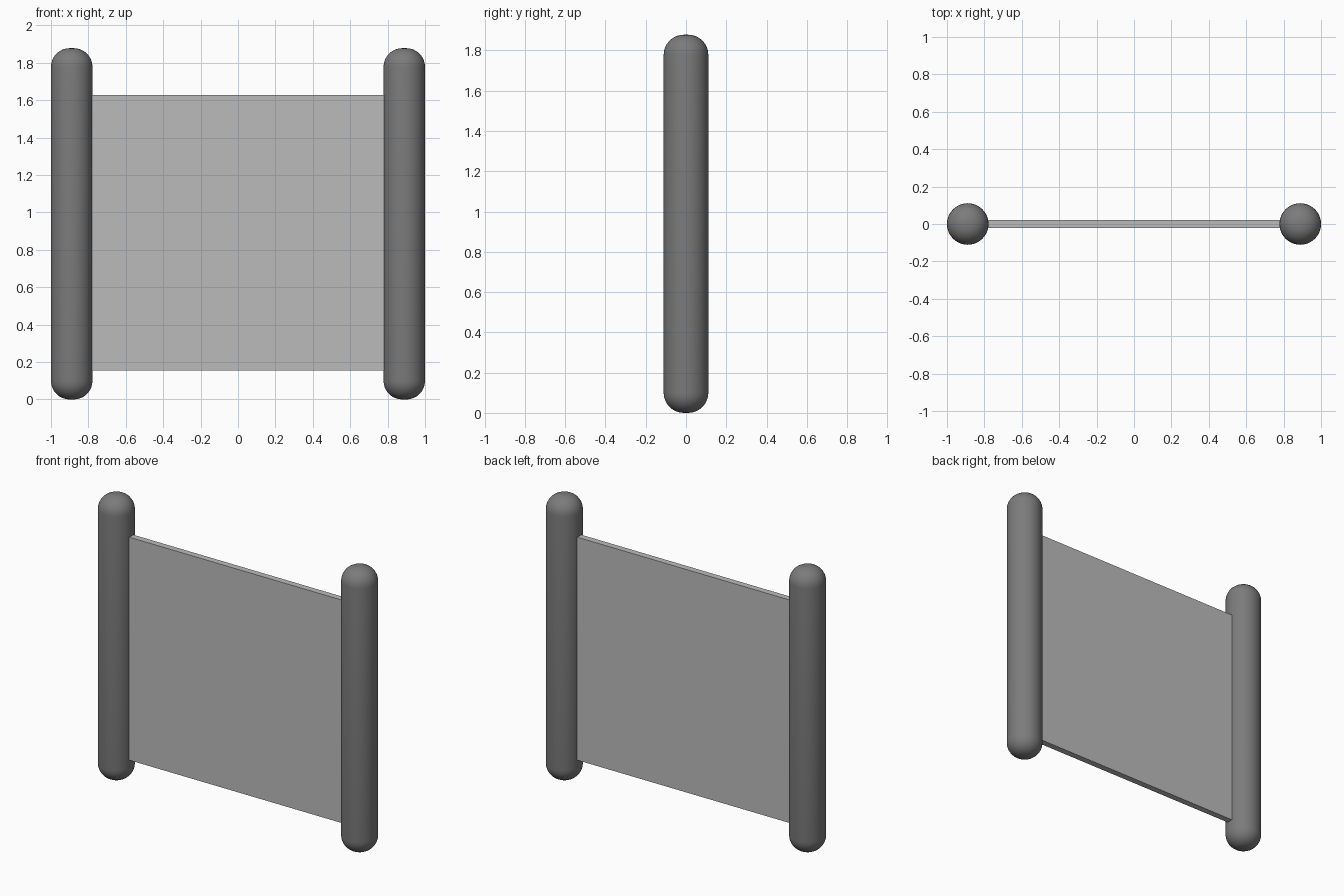
import bpy, bmesh, math

if "Cube" in bpy.data.objects:
    bpy.data.objects.remove(bpy.data.objects["Cube"])

POST_X, POST_R, POST_H = 0.889, 0.111, 1.878
ROUND = 0.1            # rounding radius of the post ends
SEGMENTS = 48


def grey(name, value):
    mat = bpy.data.materials.new(name)
    mat.diffuse_color = (value, value, value, 1)
    mat.use_nodes = True
    mat.node_tree.nodes["Principled BSDF"].inputs["Base Color"].default_value = mat.diffuse_color
    return mat


def add_object(name, bm, mat):
    mesh = bpy.data.meshes.new(name)
    bm.to_mesh(mesh)
    bm.free()
    mesh.materials.append(mat)
    obj = bpy.data.objects.new(name, mesh)
    bpy.context.collection.objects.link(obj)
    return obj


def rounded_post(name, x, mat):
    # Half profile of the post, spun around its vertical axis
    flat = POST_R - ROUND
    arc = [(flat + ROUND * math.sin(a), ROUND * math.cos(a))
           for a in (math.pi / 2 * i / 8 for i in range(9))]
    profile = [(0, POST_H)] + [(r, POST_H - ROUND + h) for r, h in arc]
    profile += [(r, ROUND - h) for r, h in reversed(arc)] + [(0, 0)]
    bm = bmesh.new()
    verts = [bm.verts.new((r, 0, z)) for r, z in profile]
    edges = [bm.edges.new(pair) for pair in zip(verts, verts[1:])]
    bmesh.ops.spin(bm, geom=verts + edges, cent=(0, 0, 0), axis=(0, 0, 1),
                   angle=2 * math.pi, steps=SEGMENTS)
    bmesh.ops.remove_doubles(bm, verts=bm.verts, dist=0.0001)
    bmesh.ops.recalc_face_normals(bm, faces=bm.faces)
    for face in bm.faces:
        face.smooth = True
    obj = add_object(name, bm, mat)
    obj.location.x = x
    return obj


# Two upright dark posts with rounded ends
dark = grey("dark_grey", 0.2)
rounded_post("left_post", -POST_X, dark)
rounded_post("right_post", POST_X, dark)

# Thin flat panel, its ends set slightly into the posts
bm = bmesh.new()
bmesh.ops.create_cube(bm, size=1)
panel = add_object("panel", bm, grey("mid_grey", 0.5))
panel.scale = (1.58, 0.042, 1.473)
panel.location.z = 0.8915
